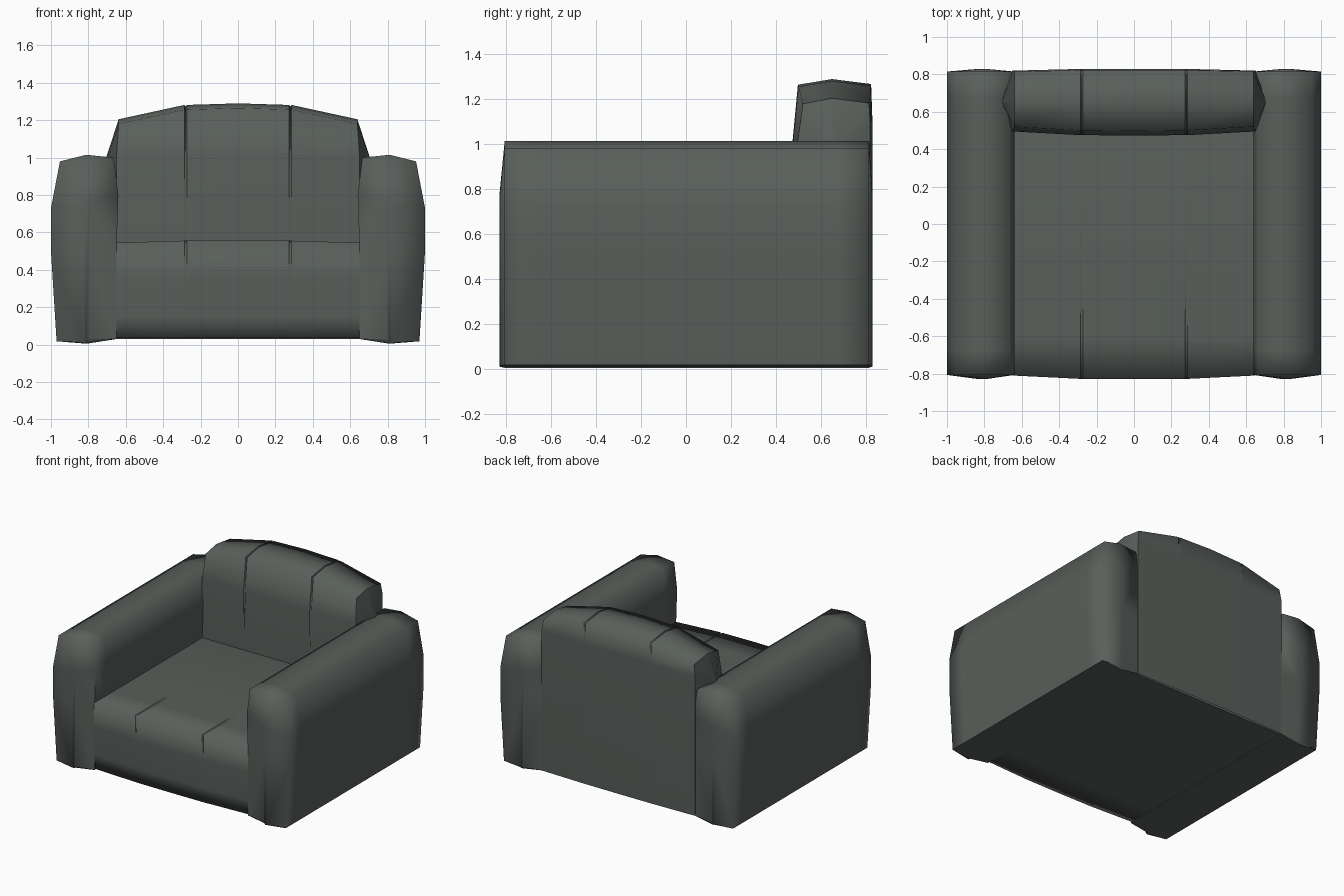
import bpy, bmesh, math

if "Cube" in bpy.data.objects:
    bpy.data.objects.remove(bpy.data.objects["Cube"])

fabric = bpy.data.materials.new("dark_grey_fabric")
fabric.diffuse_color = (0.10, 0.115, 0.105, 1)
fabric.use_nodes = True
fabric.node_tree.nodes["Principled BSDF"].inputs["Base Color"].default_value = fabric.diffuse_color


def loft(name, rings, sharp_rings=(), sharp_rails=(), sharp_segs=None):
    """Skin equal-length rings, cap both ends, shade smooth except sharp seams."""
    bm = bmesh.new()
    rows = [[bm.verts.new(p) for p in ring] for ring in rings]
    n = len(rows[0])
    for a, b in zip(rows, rows[1:]):
        for i in range(n):
            j = (i + 1) % n
            bm.faces.new((a[i], a[j], b[j], b[i]))
    bm.faces.new(rows[0])
    bm.faces.new(rows[-1])
    for r in sharp_rings:
        for i in (range(n) if sharp_segs is None else sharp_segs):
            bm.edges.get((rows[r][i], rows[r][(i + 1) % n])).smooth = False
    for i in sharp_rails:
        for a, b in zip(rows, rows[1:]):
            bm.edges.get((a[i], b[i])).smooth = False
    bmesh.ops.recalc_face_normals(bm, faces=bm.faces[:])
    mesh = bpy.data.meshes.new(name)
    bm.to_mesh(mesh)
    bm.free()
    mesh.materials.append(fabric)
    ob = bpy.data.objects.new(name, mesh)
    bpy.context.collection.objects.link(ob)
    bpy.ops.object.select_all(action='DESELECT')
    ob.select_set(True)
    bpy.context.view_layer.objects.active = ob
    bpy.ops.object.shade_smooth_by_angle(angle=math.radians(110), keep_sharp_edges=True)
    return ob


# Padded arms: one cross-section run front to back with pillowed ends
ARM = [(0.65, 0.03), (0.81, 0.005), (0.97, 0.018), (1.0, 0.50), (1.0, 0.73),
       (0.952, 0.98), (0.81, 1.015), (0.665, 1.0), (0.64, 0.80), (0.65, 0.50)]


def arm_ring(side, y, end=False):
    if end:
        return [(side * (0.81 + (x - 0.81) * 0.08), y,
                 min(max(z, 0.01), 0.78 - abs(x - 0.81) * 0.1)) for x, z in ARM]
    return [(side * x, y, z) for x, z in ARM]


for side, label in ((-1, "left_arm"), (1, "right_arm")):
    # the inner and bottom edges of both end rings stay crisp
    loft(label, [arm_ring(side, -0.83, True), arm_ring(side, -0.807),
                 arm_ring(side, -0.67), arm_ring(side, 0.67),
                 arm_ring(side, 0.815), arm_ring(side, 0.83, True)],
         sharp_rings=(1, 4), sharp_segs=(0, 1, 8, 9), sharp_rails=(0, 2))

# Stations across the width: x, bulge amount, seam depth
HALF = [(0.65, 0.0, 0.0), (0.286, 0.9, 0.0), (0.28, 0.9, 0.01), (0.274, 0.9, 0.0)]
STATIONS = [(-x, b, d) for x, b, d in HALF] + [(0, 1.0, 0.0)] + HALF[::-1]


# Seat and front apron
def seat_ring(x, b, d):
    front = -0.81 - 0.02 * b
    top = 0.545 + 0.012 * b
    return [(x, front + 0.012, 0.035), (x, front, 0.15), (x, front, 0.36),
            (x, front + d, top - d), (x, -0.60, top - d), (x, -0.30, top),
            (x, 0.60, top), (x, 0.80, 0.50), (x, 0.80, 0.035), (x, -0.60, 0.035)]


loft("seat", [seat_ring(*s) for s in STATIONS],
     sharp_rings=(0, 1, 3, 5, 7, 8), sharp_rails=(8,))


# Arched backrest with pointed padded ends
def back_ring(x, b, d):
    front = 0.495 - 0.022 * b
    top = 1.205 + 0.085 * b
    rear = 0.82 + 0.01 * b
    return [(x, front, 0.40), (x, front, 0.55), (x, front + d, 1.0),
            (x, front + 0.025 + d, top - 0.025 - d), (x, 0.65, top - d),
            (x, rear - 0.006, top - 0.022 - d), (x, rear, 1.10), (x, rear, 0.70),
            (x, rear, 0.15), (x, rear - 0.004, 0.03), (x, 0.65, 0.40)]


def back_end(x):
    return [(x, 0.65 + (y - 0.65) * 0.06, 0.10 + (z - 0.035) * 0.77)
            for _, y, z in back_ring(x, 0, 0)]


def back_side(x):
    # side outline leans inward towards the top
    return [(x - math.copysign(0.012, x) if p[2] > 1.1 else x, p[1], p[2])
            for p in back_ring(x, 0, 0)]


body = [back_ring(*s) for s in STATIONS]
body[0], body[-1] = back_side(-0.65), back_side(0.65)
loft("backrest", [back_end(-0.705)] + body + [back_end(0.705)],
     sharp_rings=(1, 2, 4, 6, 8, 9), sharp_rails=(9,))
